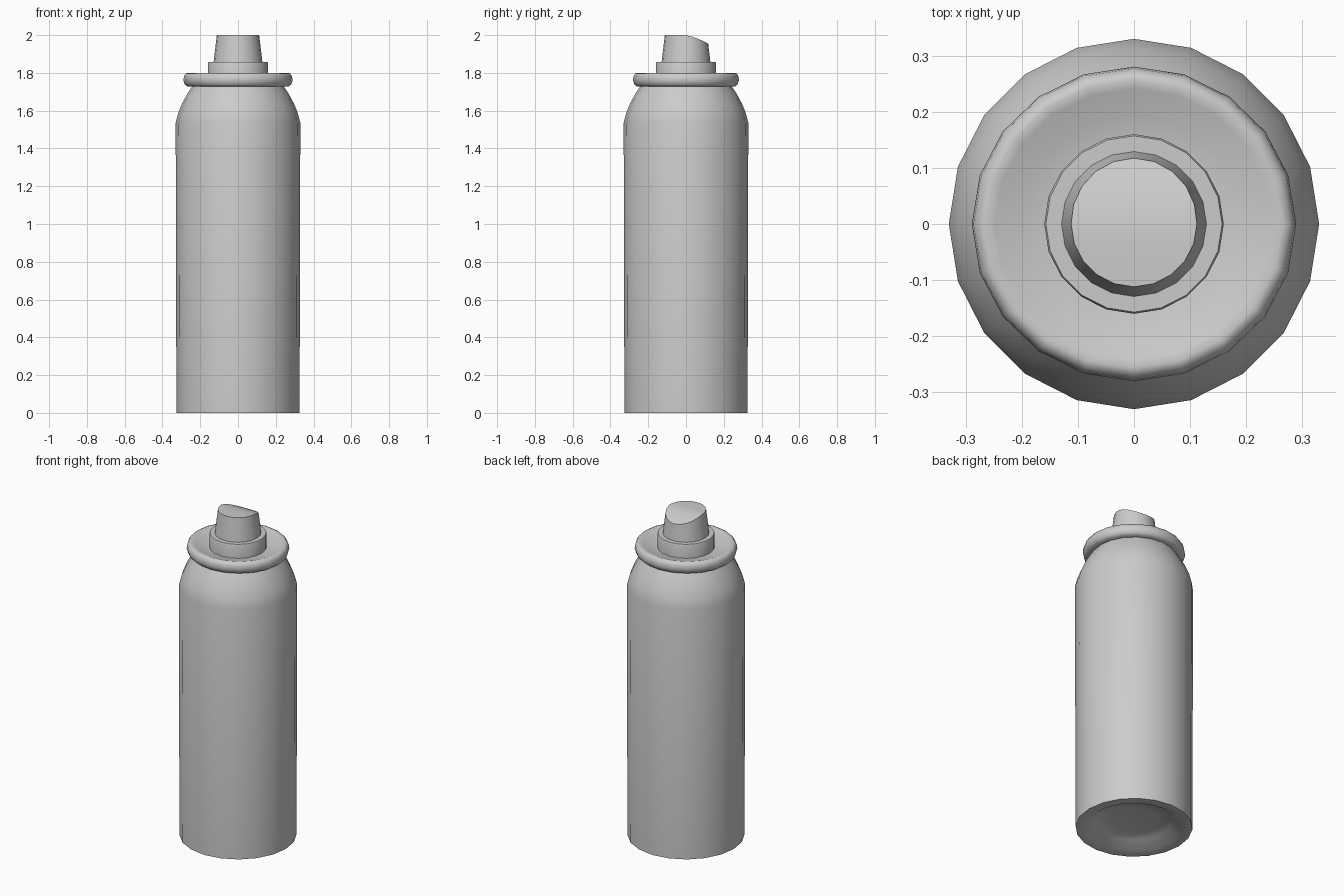
import bpy, bmesh
from math import cos, sin, tau

if "Cube" in bpy.data.objects:
    bpy.data.objects.remove(bpy.data.objects["Cube"])

N = 20  # sides of every round part


def lathe(bm, profile, cap_start=True, cap_end=True, y_scale=1.0):
    """Revolve (radius, z) points around z and return the rings of vertices."""
    rings = [[bm.verts.new((r * cos(tau * i / N), r * sin(tau * i / N) * y_scale, z))
              for i in range(N)] for r, z in profile]
    for a, b in zip(rings, rings[1:]):
        for i in range(N):
            j = (i + 1) % N
            bm.faces.new((a[i], a[j], b[j], b[i]))
    if cap_start:
        bm.faces.new(rings[0][::-1])
    if cap_end:
        bm.faces.new(rings[-1])
    return rings


def finish(bm, name, angle=0.61):
    bmesh.ops.recalc_face_normals(bm, faces=bm.faces)
    mesh = bpy.data.meshes.new(name)
    bm.to_mesh(mesh)
    bm.free()
    obj = bpy.data.objects.new(name, mesh)
    bpy.context.collection.objects.link(obj)
    bpy.ops.object.select_all(action='DESELECT')
    obj.select_set(True)
    bpy.context.view_layer.objects.active = obj
    bpy.ops.object.shade_smooth_by_angle(angle=angle)
    return obj


# Can body: recessed base, slightly flared wall, rounded shoulder
bm = bmesh.new()
lathe(bm, [(0.13, 0.05), (0.21, 0.04), (0.27, 0.0), (0.326, 0.0),
           (0.33, 1.535), (0.316, 1.59), (0.295, 1.64), (0.268, 1.69),
           (0.238, 1.735)])
finish(bm, "can_body")

# Rolled rim with a shallow dish inside it
bm = bmesh.new()
lathe(bm, [(0.235, 1.728), (0.268, 1.728), (0.283, 1.74), (0.289, 1.762),
           (0.286, 1.782), (0.277, 1.796), (0.264, 1.80), (0.248, 1.795),
           (0.20, 1.78), (0.15, 1.77)], y_scale=0.97)
finish(bm, "rim_and_dish", 0.8)

# Valve collar
bm = bmesh.new()
lathe(bm, [(0.16, 1.76), (0.16, 1.85), (0.157, 1.857), (0.12, 1.857)])
finish(bm, "valve_collar")

# Spray button: tapered, with its top falling away towards the back
bm = bmesh.new()
rings = lathe(bm, [(0.13, 1.85), (0.112, 2.0)], cap_end=False)
top = rings[-1]
for v in top:
    t = max(0.0, v.co.y + 0.01) / 0.122
    drop = 0.045 * t ** 1.6
    v.co.z -= drop
    grow = 1 + drop * 0.12 / 0.112
    v.co.x *= grow
    v.co.y *= grow
# close the curved top with strips running across x
q = N // 4
for k in range(N // 2):
    a, b = top[(q - k) % N], top[(q + k) % N]
    c, d = top[(q + k + 1) % N], top[(q - k - 1) % N]
    loop = []
    for v in (a, b, c, d):
        if v not in loop:
            loop.append(v)
    bm.faces.new(loop)
finish(bm, "spray_button")
